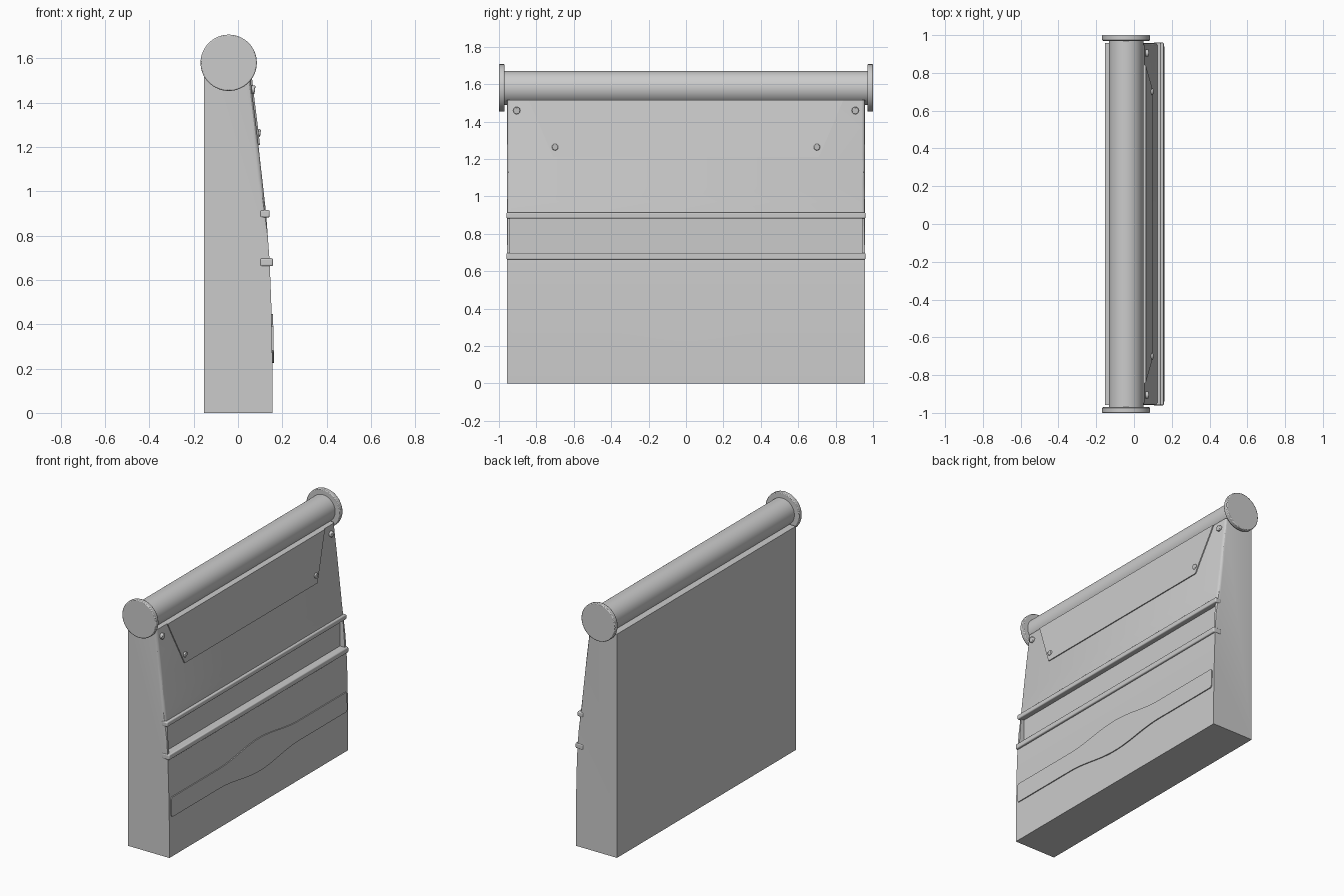
import bpy, bmesh, math

if "Cube" in bpy.data.objects:
    bpy.data.objects.remove(bpy.data.objects["Cube"])

# front face curve as (z, x)
CURVE = [(0, .156), (.2, .156), (.5, .15), (.68, .143), (.9, .127), (.97, .119), (1.05, .110),
         (1.13, .101), (1.21, .092), (1.29, .083), (1.37, .073), (1.45, .063), (1.515, .056)]


def surf(z):
    for (z0, x0), (z1, x1) in zip(CURVE, CURVE[1:]):
        if z <= z1:
            return x0 + (x1 - x0) * (z - z0) / (z1 - z0)
    return CURVE[-1][1]


def finish(name, bm, smooth=True):
    bmesh.ops.recalc_face_normals(bm, faces=bm.faces)
    me = bpy.data.meshes.new(name)
    bm.to_mesh(me)
    bm.free()
    ob = bpy.data.objects.new(name, me)
    bpy.context.collection.objects.link(ob)
    if smooth:
        shade(ob)
    return ob


def shade(ob):
    bpy.ops.object.select_all(action='DESELECT')
    ob.select_set(True)
    bpy.context.view_layer.objects.active = ob
    bpy.ops.object.shade_smooth_by_angle(angle=math.radians(30))


def bevel(ob, width, segments=2):
    m = ob.modifiers.new("Bevel", 'BEVEL')
    m.width, m.segments, m.limit_method = width, segments, 'ANGLE'


def box(name, x0, x1, y, z0, z1):
    bm = bmesh.new()
    bmesh.ops.create_cube(bm, size=1)
    for v in bm.verts:
        v.co = ((x0 + x1) / 2 + v.co.x * (x1 - x0), v.co.y * 2 * y, (z0 + z1) / 2 + v.co.z * (z1 - z0))
    return finish(name, bm, False)


def cylinder(name, loc, rot, r, depth, n):
    bpy.ops.mesh.primitive_cylinder_add(vertices=n, radius=r, depth=depth, location=loc, rotation=rot)
    ob = bpy.context.object
    ob.name = name
    shade(ob)
    return ob


def plate(name, pairs, t):
    """Thin plate following the front curve; pairs are two (y, z) points per row."""
    bm = bmesh.new()
    rows = [[bm.verts.new((surf(z) + t, y, z)) for y, z in p] +
            [bm.verts.new((surf(z) - .01, y, z)) for y, z in reversed(p)] for p in pairs]
    for a, b in zip(rows, rows[1:]):
        for i in range(4):
            j = (i + 1) % 4
            bm.faces.new((a[i], a[j], b[j], b[i]))
    bm.faces.new(rows[0])
    bm.faces.new(rows[-1])
    return finish(name, bm)


# main body: side profile extruded along y, upper front edges rounded
bm = bmesh.new()
outline = [(-.153, 0)] + [(x, z) for z, x in CURVE] + [(-.153, 1.515)]
face = bm.faces.new([bm.verts.new((x, -.957, z)) for x, z in outline])
ext = bmesh.ops.extrude_face_region(bm, geom=[face])
bmesh.ops.translate(bm, vec=(0, 1.914, 0), verts=[g for g in ext['geom'] if isinstance(g, bmesh.types.BMVert)])
bmesh.ops.recalc_face_normals(bm, faces=bm.faces)
edges = [e for e in bm.edges if all(v.co.x > 0 and v.co.z > .89 for v in e.verts)
         and abs(e.verts[0].co.z - e.verts[1].co.z) > .01]
bmesh.ops.bevel(bm, geom=edges, offset=.018, segments=3, profile=.5, affect='EDGES')
body = finish("body", bm)

# recessed band between the rails
cutter = box("recess_cutter", .105, .3, .94, .695, .885)
cutter.hide_render = True
cutter.hide_viewport = True
cut = body.modifiers.new("Recess", 'BOOLEAN')
cut.operation, cut.object, cut.solver = 'DIFFERENCE', cutter, 'EXACT'

# rails above and below the recess
for name, z0, z1, x in (("upper_rail", .882, .915, .143), ("lower_rail", .662, .698, .158)):
    rail = box(name, .1, x, .96, z0, z1)
    bevel(rail, .007, 3)
    shade(rail)

# top roller with end caps
along_y = (math.pi / 2, 0, 0)
cylinder("top_roller", (-.042, 0, 1.58), along_y, .091, 1.95, 48)
for s in (-1, 1):
    cap = cylinder("roller_end_cap", (-.042, s * .985, 1.58), along_y, .127, .03, 64)
    bevel(cap, .005)

# trapezoid flap under the roller
flap = [1.21, 1.29, 1.37, 1.45, 1.515]
plate("upper_flap", [((-w, z), (w, z)) for z in flap for w in [.71 + (z - 1.21) * .43]], .007)

# rivets
for s in (-1, 1):
    for y, z, r, h in ((.905, 1.46, .019, .015), (.70, 1.265, .017, .016)):
        rivet = cylinder("rivet", (surf(z) + h - .02, s * y, z), (0, math.pi / 2 + .12, 0), r, .04, 20)
        bevel(rivet, .004)

# lower trim plate, bulging in the middle
pairs = []
for i in range(-48, 49):
    y = .93 * i / 48
    b = .5 + .5 * math.cos(math.pi * min(1, abs(y) / .43))
    pairs.append(((y, .27 - .044 * b), (y, .402 + .044 * b)))
pairs = [((-.94, .282), (-.94, .39))] + pairs + [((.94, .282), (.94, .39))]
plate("lower_trim", pairs, .007)
